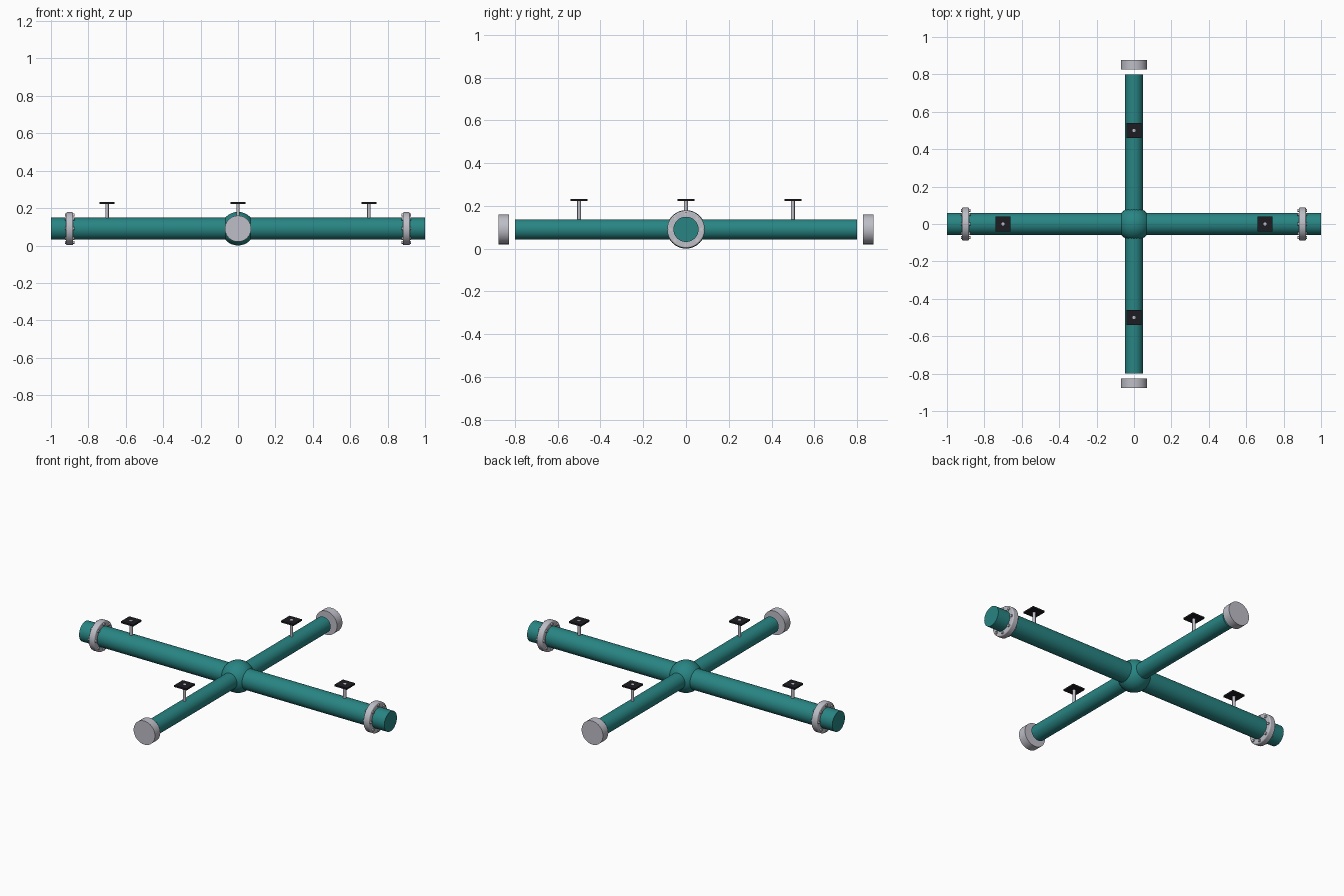
import bpy
from math import pi, cos, sin, radians

if "Cube" in bpy.data.objects:
    bpy.data.objects.remove(bpy.data.objects["Cube"])

ZC = 0.09  # pipe axis height
ROT = {'X': (0, pi / 2, 0), 'Y': (pi / 2, 0, 0), 'Z': (0, 0, 0)}


def material(name, rgb):
    m = bpy.data.materials.new(name)
    m.diffuse_color = (*rgb, 1)
    m.use_nodes = True
    m.node_tree.nodes["Principled BSDF"].inputs["Base Color"].default_value = m.diffuse_color
    return m


teal = material("teal_paint", (0.021, 0.235, 0.23))
dark = material("dark_plate", (0.012, 0.012, 0.016))
steel = material("steel", (0.51, 0.51, 0.57))
bright = material("bright_steel", (0.75, 0.75, 0.78))


def finish(name, mat, smooth=True):
    ob = bpy.context.object
    ob.name = name
    ob.data.materials.append(mat)
    if smooth:
        bpy.ops.object.shade_smooth_by_angle(angle=radians(35))
    return ob


def cylinder(name, r, length, loc, axis, mat, sides=32):
    bpy.ops.mesh.primitive_cylinder_add(vertices=sides, radius=r, depth=length,
                                        location=loc, rotation=ROT[axis])
    return finish(name, mat)


# crossing pipes and the ball joint
cylinder("main_pipe", 0.059, 2.0, (0, 0, ZC), 'X', teal)
cylinder("cross_pipe", 0.047, 1.6, (0, 0, ZC), 'Y', teal)
bpy.ops.mesh.primitive_uv_sphere_add(segments=32, ring_count=16, radius=0.09,
                                     location=(0, 0, ZC))
finish("centre_joint", teal)

for s, side in ((-1, "left"), (1, "right")):
    # rounded flange with a ring of eight bolts
    flange = cylinder(side + "_flange", 0.088, 0.038, (0.9 * s, 0, ZC), 'X', steel, 48)
    bev = flange.modifiers.new("rounded_rim", 'BEVEL')
    bev.width = 0.006
    bev.segments = 3
    for i in range(8):
        a = i * pi / 4
        cylinder(f"{side}_flange_bolt_{i + 1}", 0.008, 0.052,
                 (0.9 * s, 0.073 * cos(a), ZC + 0.073 * sin(a)), 'X', bright, 12)

for s, side in ((-1, "front"), (1, "back")):
    # end caps standing just clear of the cross pipe
    cylinder(side + "_end_cap", 0.07, 0.05, (0, 0.852 * s, ZC), 'Y', steel)

# square-topped posts on all four arms
for name, x, y in (("left", -0.7, 0), ("right", 0.7, 0),
                   ("front", 0, -0.5), ("back", 0, 0.5)):
    cylinder(name + "_post", 0.009, 0.133, (x, y, 0.1665), 'Z', steel, 16)
    bpy.ops.mesh.primitive_cube_add(size=1, location=(x, y, 0.227))
    bpy.context.object.scale = (0.08, 0.08, 0.01)
    finish(name + "_post_plate", dark, smooth=False)
